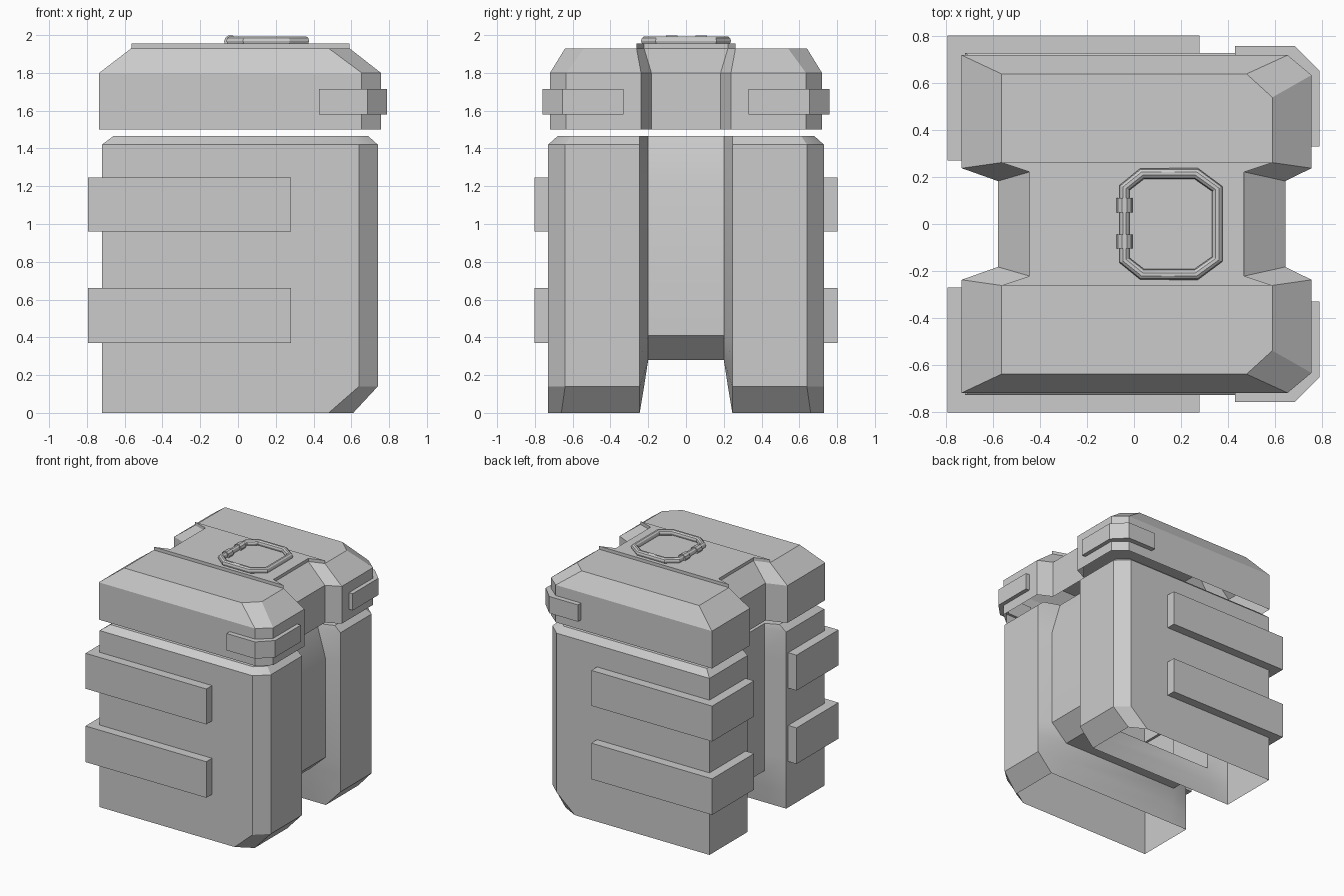
import bpy
import bmesh

cube = bpy.data.objects.get("Cube")
if cube:
    bpy.data.objects.remove(cube, do_unlink=True)

grey = bpy.data.materials.new("plain grey")
grey.use_nodes = True
colour = (0.6, 0.6, 0.6, 1)
grey.diffuse_color = colour
grey.node_tree.nodes["Principled BSDF"].inputs["Base Color"].default_value = colour


def finish(name, bm, mirror=True):
    mesh = bpy.data.meshes.new(name)
    bm.to_mesh(mesh)
    bm.free()
    obj = bpy.data.objects.new(name, mesh)
    bpy.context.collection.objects.link(obj)
    mesh.materials.append(grey)
    if mirror:
        mod = obj.modifiers.new("mirror", 'MIRROR')
        mod.use_axis = (False, True, False)
    smooth(obj)
    return obj


def smooth(obj):
    bpy.ops.object.select_all(action='DESELECT')
    obj.select_set(True)
    bpy.context.view_layer.objects.active = obj
    bpy.ops.object.shade_smooth_by_angle(angle=0.5)


def shell(name, levels, web_from=0):
    """Half of an H-shaped shell, open below; the web starts at level web_from."""
    bm = bmesh.new()
    rings = []
    for z, x0, x1, yo, cx, cy, yi, w0, w1, yw in levels:
        pts = [(w0, 0), (w0, yw), (x0, yi), (x0, yo), (cx, yo),
               (x1, cy), (x1, yi), (w1, yw), (w1, 0)]
        rings.append([bm.verts.new((x, y, z)) for x, y in pts])
    for i, (a, b) in enumerate(zip(rings, rings[1:])):
        if i >= web_from:
            pairs = [(k, k + 1) for k in range(8)]
        else:
            pairs = [(k, k + 1) for k in range(1, 7)] + [(7, 1)]
        for j, k in pairs:
            bm.faces.new((a[j], b[j], b[k], a[k]))
    bm.faces.new(rings[-1][::-1])
    if web_from:
        r = rings[web_from]
        bm.faces.new((r[0], r[1], r[7], r[8]))
    loose = [v for v in bm.verts if not v.link_faces]
    bmesh.ops.delete(bm, geom=loose, context='VERTS')
    return finish(name, bm)


def prism(name, pts, z0, z1, mirror=True):
    bm = bmesh.new()
    face = bm.faces.new([bm.verts.new((x, y, z0)) for x, y in pts])
    ext = bmesh.ops.extrude_face_region(bm, geom=[face], use_keep_orig=True)
    for v in ext["geom"]:
        if isinstance(v, bmesh.types.BMVert):
            v.co.z = z1
    bmesh.ops.recalc_face_normals(bm, faces=bm.faces)
    return finish(name, bm, mirror)


# Body: two legs joined by a recessed web
leg = (-.72, .74, .73, .64, .64, .245)
shell("body", [
    (0, -.72, .61, .73, .48, .66, .245, -.56, .5, .245),
    (.14, *leg, -.56, .5, .222),
    (.28, *leg, -.56, .5, .2),
    (.41, *leg, -.56, .64, .2),
    (1.2, *leg, -.56, .64, .2),
    (1.42, *leg, -.56, .575, .2),
    (1.465, -.66, .69, .68, .61, .61, .245, -.56, .56, .2),
], web_from=2)

# Lid with sloping shoulders
rim = (-.735, .757, .72, .655, .635, .238, -.58, .645, .183)
shell("lid", [
    (1.5, *rim),
    (1.8, *rim),
    (1.93, -.565, .59, .64, .48, .54, .262, -.445, .47, .222),
])

# Raised plate in the middle of the lid
half = [(-.565, .262), (.59, .262), (.47, .222)]
prism("lid_plate", half + [(.47, -.222), (.59, -.262), (-.565, -.262),
                           (-.445, -.222), (-.445, .222)], 1.925, 1.955, False)

# Wrap-around side bars
for name, z0, z1 in (("lower_bar", .37, .66), ("upper_bar", .96, 1.245)):
    prism(name, [(-.795, .27), (-.795, .803), (.28, .803), (.28, .71),
                 (-.7, .71), (-.7, .27)], z0, z1)

# Corner clips on the lid
prism("corner_clip", [(.43, .76), (.685, .76), (.79, .655), (.79, .33),
                      (.73, .33), (.73, .63), (.65, .7), (.43, .7)], 1.58, 1.715)


# Carrying ring and its two hinge sleeves
def tube(name, pts, radius, cyclic):
    curve = bpy.data.curves.new(name, 'CURVE')
    curve.dimensions = '3D'
    curve.bevel_depth = radius
    curve.bevel_resolution = 3
    curve.use_fill_caps = True
    line = curve.splines.new('POLY')
    line.points.add(len(pts) - 1)
    for p, co in zip(line.points, pts):
        p.co = (*co, 1)
    line.use_cyclic_u = cyclic
    obj = bpy.data.objects.new(name, curve)
    bpy.context.collection.objects.link(obj)
    curve.materials.append(grey)
    bpy.ops.object.select_all(action='DESELECT')
    obj.select_set(True)
    bpy.context.view_layer.objects.active = obj
    bpy.ops.object.convert(target='MESH')
    smooth(bpy.context.object)


side = [(-.04, .155), (.035, .215), (.265, .215), (.355, .15)]
loop = side + [(x, -y) for x, y in reversed(side)]
tube("handle_ring", [(x, y, 1.97) for x, y in loop], .024, True)
for name, y in (("back_sleeve", .08), ("front_sleeve", -.075)):
    tube(name, [(-.04, y - .03, 1.966), (-.04, y + .03, 1.966)], .034, False)
